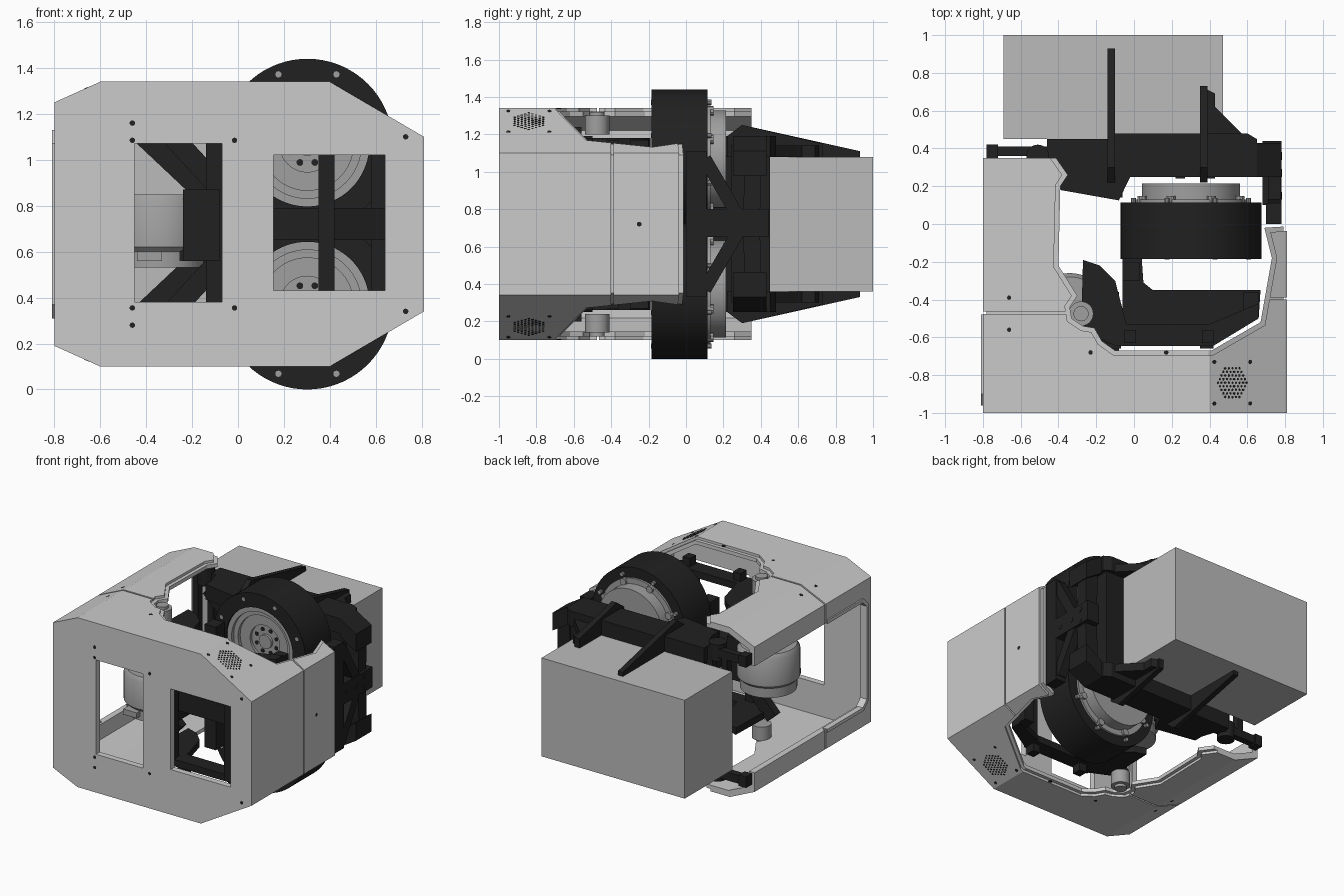
import bpy, bmesh, math
from mathutils import Vector

if "Cube" in bpy.data.objects:
    bpy.data.objects.remove(bpy.data.objects["Cube"])

MID = 0.72  # height of the horizontal symmetry plane


def material(name, v):
    m = bpy.data.materials.new(name)
    m.diffuse_color = (v, v, v, 1)
    m.use_nodes = True
    m.node_tree.nodes["Principled BSDF"].inputs["Base Color"].default_value = m.diffuse_color
    return m


DARK = material("dark_frame", 0.015)
METAL = material("metal", 0.35)
PLAIN = material("block_grey", 0.5)


def P(axis, u, v, h):
    return {'x': (h, u, v), 'y': (u, h, v), 'z': (u, v, h)}[axis]


def finish(name, bm, mat=None, mirror=False, smooth=False):
    bmesh.ops.remove_doubles(bm, verts=bm.verts, dist=1e-5)
    bmesh.ops.recalc_face_normals(bm, faces=bm.faces)
    bmesh.ops.translate(bm, verts=bm.verts, vec=(0, 0, -MID))
    me = bpy.data.meshes.new(name)
    bm.to_mesh(me)
    bm.free()
    ob = bpy.data.objects.new(name, me)
    ob.location.z = MID
    bpy.context.collection.objects.link(ob)
    bpy.context.view_layer.update()
    if mat:
        me.materials.append(mat)
    if smooth:
        bpy.ops.object.select_all(action='DESELECT')
        ob.select_set(True)
        bpy.context.view_layer.objects.active = ob
        bpy.ops.object.shade_smooth_by_angle(angle=math.radians(35))
    if mirror:
        md = ob.modifiers.new("mirror", 'MIRROR')
        md.use_axis = (False, False, True)
        md.use_mirror_merge = False
    return ob


def prism(name, poly, axis, lo, hi, mat=None, mirror=False):
    bm = bmesh.new()
    a, b = ([bm.verts.new(P(axis, u, v, h)) for u, v in poly] for h in (lo, hi))
    bm.faces.new(a)
    bm.faces.new(b)
    for i in range(len(a)):
        bm.faces.new((a[i - 1], a[i], b[i], b[i - 1]))
    return finish(name, bm, mat, mirror)


def box(name, x, y, z, mat=None, mirror=False):
    return prism(name, [(x[0], y[0]), (x[1], y[0]), (x[1], y[1]), (x[0], y[1])], 'z', *z, mat, mirror)


def beam(name, a, b, w, axis, lo, hi, mat=DARK, mirror=True):
    a, b = Vector(a), Vector(b)
    d = (b - a).normalized() * w / 2
    n = Vector((-d.y, d.x))
    return prism(name, [a + n, a - n, b - n, b + n], axis, lo, hi, mat, mirror)


def lathe(name, pts, c, axis, mat=None, mirror=False, seg=64, closed=False):
    bm = bmesh.new()
    rings = []
    for r, h in pts:
        rings.append([bm.verts.new(P(axis, c[0] + r * math.cos(2 * math.pi * k / seg),
                                     c[1] + r * math.sin(2 * math.pi * k / seg), h)) for k in range(seg)])
    for i in range(0 if closed else 1, len(pts)):
        for k in range(seg):
            bm.faces.new((rings[i - 1][k - 1], rings[i - 1][k], rings[i][k], rings[i][k - 1]))
    return finish(name, bm, mat, mirror, True)


def pegs(name, spots, normal, r, depth, mat=DARK, mirror=True, seg=10):
    bm = bmesh.new()
    rot = Vector((0, 0, 1)).rotation_difference(Vector(normal)).to_matrix().to_4x4()
    for s in spots:
        m = rot.copy()
        m.translation = s
        bmesh.ops.create_cone(bm, cap_ends=True, segments=seg, radius1=r, radius2=r, depth=depth, matrix=m)
    return finish(name, bm, mat, mirror)


def offset(poly, d):
    out, n = [], len(poly)
    for i in range(n):
        p, q, s = (Vector(poly[j % n]) for j in (i - 1, i, i + 1))
        a, b = (q - p).normalized(), (s - q).normalized()
        n1, n2 = Vector((a.y, -a.x)), Vector((b.y, -b.x))
        out.append(q + (n1 + n2) * d / (1 + n1.dot(n2)))
    return out


def cut(ob, *cutters):
    for c in cutters:
        c.hide_render = True
        md = ob.modifiers.new("cut", 'BOOLEAN')
        md.operation, md.solver, md.object = 'DIFFERENCE', 'EXACT', c
        bpy.context.view_layer.objects.active = ob
        bpy.ops.object.modifier_apply(modifier=md.name)
        bpy.data.objects.remove(c)


# Housing: octagonal sleeve with a stepped rim around the top and bottom cut-out
OCT = [(-.8, .19), (-.6, .1), (.4, .1), (.81, .34), (.81, 1.1), (.4, 1.34), (-.6, 1.34), (-.8, 1.25)]
GAP = [(-.42, .6), (-.42, .36), (-.35, .26), (-.39, .2), (-.4, -.22), (-.3, -.38), (-.34, -.44), (-.33, -.5),
       (-.27, -.54), (-.21, -.55), (-.17, -.62), (-.1, -.67), (.41, -.67), (.67, -.52), (.73, -.18),
       (.69, -.02), (1, 0), (1, .6)]
SIDE = [(.6, .33), (.6, 1.11), (-.89, 1.11), (-.94, 1.06), (-.94, .38), (-.89, .33)]


def sleeve(name, o1, o2, grow):
    ob = prism(name, offset(OCT, -o1), 'y', -.96, .35)
    cut(ob, prism("bore", offset(OCT, -o2), 'y', -1.2, .6),
        prism("gap", offset(GAP, grow), 'z', -.5, 2),
        prism("side_opening", SIDE, 'x', -1, -.7))
    return ob


shell = sleeve("housing_shell", 0, .02, .025)
cut(shell, box("seam", (.62, 1), (-.4, -.388), (-.1, 1.6)),
    box("seam", (-1, -.3), (-.476, -.464), (-.1, 1.6)))
sleeve("housing_liner", .018, .045, 0)
front = prism("front_panel", OCT, 'y', -1, -.955)
cut(front, box("window", (-.45, -.07), (-1.1, -.8), (.38, 1.07)),
    box("window", (.155, .64), (-1.1, -.8), (.43, 1.02)))
prism("side_opening_frame", [(-.48, 1.13), (-.9, 1.13), (-.96, 1.07), (-.96, .37), (-.9, .31), (-.48, .31),
                             (-.48, .335), (-.89, .335), (-.935, .38), (-.935, 1.06), (-.89, 1.105),
                             (-.48, 1.105)], 'x', -.81, -.77)

# Screw heads and speaker holes in the housing
pegs("front_screws", [(x, -.998, z) for x, z in ((-.46, 1.16), (-.46, 1.085), (-.015, 1.085), (.73, 1.1))],
     (0, 1, 0), .012, .006)
pegs("top_screws", [(x, -.68, 1.338) for x in (-.23, .17)], (0, 0, 1), .012, .006)
pegs("seam_screws", [(-.66, y, 1.311) for y in (-.39, -.56)], (-.41, 0, .91), .012, .006)
pegs("side_screw", [(.808, -.25, .72)], (1, 0, 0), .013, .006, mirror=False)
slope = Vector((.863, 0, -.505))
mid = Vector((.52, -.84, 1.268))
holes = [mid + slope * (.022 * i) + Vector((0, .019 * j, 0))
         for j in range(-5, 6) for i in [k + .5 * (j % 2) for k in range(-4, 5)]
         if math.hypot(.022 * i, .019 * j) < .092]
pegs("speaker_holes", holes, (.505, 0, .863), .007, .006, seg=6)
pegs("speaker_screws", [mid + slope * a + Vector((0, b, 0)) for a in (-.11, .11) for b in (-.11, .11)],
     (.505, 0, .863), .011, .006)

# Pair of drums with recessed metal hubs
C = (.302, 1.067)
lathe("drum", [(.373, -.185), (.373, .115), (.27, .115), (.27, -.185)], C, 'y', DARK, True, 72, True)
lathe("drum_hub", [(0, -.12), (.05, -.12), (.05, -.1), (.12, -.1), (.12, -.12), (.2, -.12), (.2, -.145),
                   (.235, -.145), (.235, -.17), (.272, -.17), (.272, .115), (.3, .115), (.3, .13), (.26, .13),
                   (.26, .215), (0, .215)], C, 'y', METAL, True)
ring = [(math.sin(math.pi * (k + .5) / 4), math.cos(math.pi * (k + .5) / 4)) for k in range(8)]
pegs("drum_bolts", [(C[0] + .33 * s, -.025, C[1] + .33 * c) for s, c in ring], (0, 1, 0), .014, .324, METAL)
pegs("hub_holes", [(C[0] + .085 * s, -.1, C[1] + .085 * c) for s, c in ring], (0, 1, 0), .015, .006)
pegs("hub_lugs", [(C[0] + .28 * s, .13, C[1] + .28 * c) for s, c in ring], (0, 1, 0), .025, .035, METAL)

# Inner frame: rims above and below, a middle shelf and posts
prism("inner_rim", [(-.27, -.19), (-.28, -.56), (-.1, -.645), (.42, -.645), (.66, -.5), (.66, -.42),
                    (.4, -.53), (-.04, -.53), (-.1, -.3), (-.18, -.22)], 'z', 1.13, 1.18, DARK, True)
prism("middle_shelf", [(-.06, -.17), (-.06, -.6), (.4, -.6), (.66, -.5), (.67, -.35), (.1, -.35), (.05, -.31),
                       (.04, -.17)], 'z', .65, .79, DARK)
for x0, x1, y0, y1 in ((-.14, -.07, -.66, -.58), (.35, .42, -.66, -.6), (.58, .66, -.46, -.36), (-.06, .03, -.3, -.2)):
    box("inner_post", (x0, x1), (y0, y1), (.27, 1.17), DARK)
beam("inner_brace", (-.34, 1.16), (-.1, .9), .09, 'y', -.56, -.5)
for x in (-.05, .36):
    box("rim_clip", (x, x + .06), (-.63, -.56), (1.18, 1.24), DARK, True)

# Upright motor seen through the left window, and its bracket
lathe("motor", [(0, .53), (.19, .53), (.19, .6), (.21, .62), (.21, .82), (.19, .85), (0, .85)],
      (-.34, -.47), 'z', METAL)
box("motor_bracket", (-.28, -.08), (-.64, -.36), (.56, .62), DARK)
box("motor_bracket_wall", (-.24, -.08), (-.67, -.36), (.56, .87), DARK)
box("motor_connector", (-.44, -.33), (-.7, -.6), (.56, .6), METAL)
lathe("pivot", [(0, 1.2), (.065, 1.2), (.065, 1.3), (.04, 1.3), (.04, 1.32), (0, 1.32)], (-.28, -.475), 'z',
      METAL, True, 32)

# Rear yoke: upper and lower beams, back wall, diagonals and left arms
prism("yoke_beam", [(-.46, .34), (-.42, .34), (-.39, .25), (-.39, .18), (-.08, .125), (-.02, .25), (.65, .25),
                    (.65, .45), (.6, .48), (-.1, .48), (-.14, .45), (-.46, .45)], 'z', 1.08, 1.19, DARK, True)
prism("yoke_corner", [(.65, 1.19), (.78, 1.11), (.78, .98), (.65, 1.06)], 'y', .25, .43, DARK, True)
box("yoke_wall", (-.1, .62), (.34, .45), (.3, 1.14), DARK)
for x in (.22, .38):
    box("yoke_rib", (x, x + .05), (.24, .36), (.3, 1.14), DARK)
beam("yoke_diagonal", (-.42, 1.12), (-.08, .8), .1, 'y', .24, .34)
box("yoke_spine", (-.14, -.06), (.14, .44), (.3, 1.14), DARK)
box("left_arm", (-.78, -.44), (.36, .41), (1.13, 1.19), DARK, True)
box("left_arm_end", (-.78, -.72), (.35, .42), (1.12, 1.2), DARK, True)
for x in (-.62, -.5):
    box("left_post", (x, x + .045), (.36, .41), (.26, 1.18), DARK)
lathe("arm_knuckle", [(0, 1.1), (.06, 1.1), (.06, 1.22), (0, 1.22)], (-.51, .36), 'z', DARK, True, 32)

# Right side frame: column, spine and splayed arms
box("side_column", (.7, .78), (0, .11), (.33, 1.11), DARK)
box("side_spine", (.68, .78), (.1, .44), (.65, .8), DARK)
beam("side_arm_front", (.28, .76), (.1, 1.07), .07, 'x', .71, .775)
beam("side_arm_back", (.35, .74), (.36, 1.09), .09, 'x', .66, .76)
pegs("side_bolts", [(.78, .27, .72), (.78, .36, .76), (.78, .36, .68), (.78, .15, .72)], (1, 0, 0), .02, .006,
     mirror=False)

# Rear block held between tapering fins
box("rear_block", (-.69, .47), (.45, 1), (.36, 1.08), PLAIN)
prism("long_fin", [(.22, 1.08), (.22, 1.19), (.3, 1.25), (.93, 1.11), (.93, 1.08)], 'x', -.14, -.1, DARK, True)
prism("short_fin", [(.22, 1.08), (.22, 1.19), (.3, 1.25), (.73, 1.15), (.73, 1.08)], 'x', .35, .39, DARK, True)
prism("fin_gusset", [(.35, .44), (.61, .44), (.43, .62), (.43, .69), (.35, .73)], 'z', 1.08, 1.14, DARK, True)
